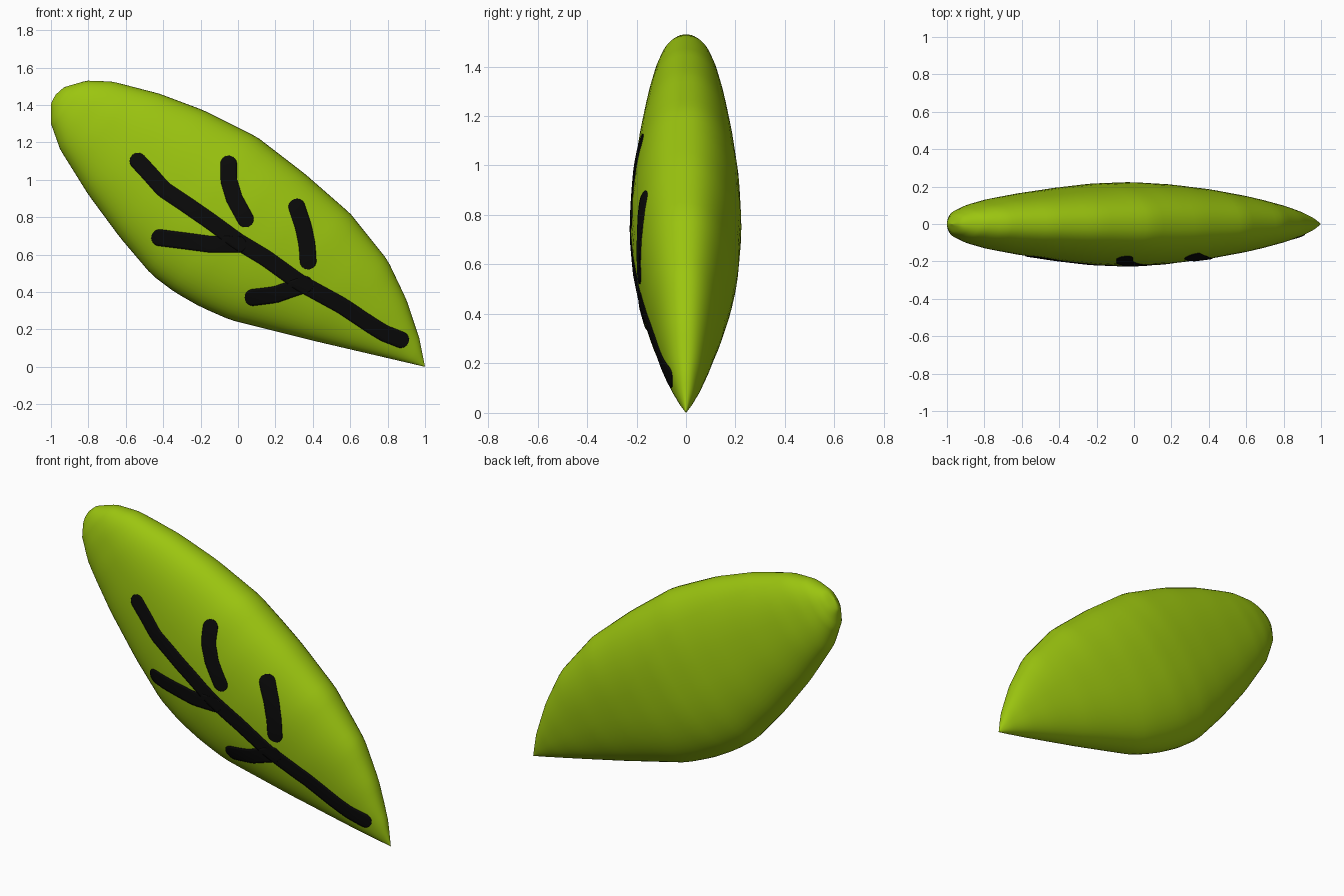
import bpy, bmesh, math
from mathutils import Vector

if "Cube" in bpy.data.objects:
    bpy.data.objects.remove(bpy.data.objects["Cube"])

TIP = Vector((1.0, 0.0))
AXIS = Vector((-0.8, 0.6))     # stem tip -> rounded end, in (x, z)
SIDE = Vector((0.6, 0.8))      # across the leaf
POWER = 2.2                    # section roundness

# Leaf outline (x, z) above and below the axis, and half thickness along it
END = (-0.975, 1.455)
UPPER = [(1, 0), (.97, .15), (.90, .36), (.80, .57), (.60, .82), (.36, 1.03), (.10, 1.23),
         (-.18, 1.37), (-.42, 1.46), (-.67, 1.525), (-.81, 1.53), (-.93, 1.495), END]
LOWER = [(1, 0), (.40, .14), (-.04, .25), (-.20, .32), (-.34, .40), (-.46, .49),
         (-.63, .69), (-.80, .92), (-.95, 1.16), (-1, 1.30), (-1, 1.41), END]
THICK = [(0, 0), (.08, .033), (.20, .07), (.35, .105), (.61, .155), (.84, .19), (1.05, .213),
         (1.27, .224), (1.48, .217), (1.69, .198), (1.95, .168), (2.16, .138), (2.30, .108),
         (2.38, .08), (2.43, .048), (2.453, 0)]


def to_axis(p):
    d = Vector(p) - TIP
    return d.dot(AXIS), d.dot(SIDE)


def lerp_table(table, t):
    for (a, va), (b, vb) in zip(table, table[1:]):
        if t <= b:
            return va + (vb - va) * max(0, t - a) / (b - a)
    return table[-1][1]


UP = [to_axis(p) for p in UPPER]
LOW = [to_axis(p) for p in LOWER]
LENGTH = UP[-1][0]


def section(t):
    """Centre, half width and half thickness of the leaf at t."""
    a, b = lerp_table(UP, t), lerp_table(LOW, t)
    return (a + b) / 2, (a - b) / 2, lerp_table(THICK, t)


def front_y(p):
    t, u = to_axis(p)
    c, h, thick = section(t)
    s = min(1, abs(u - c) / h)
    return -thick * (1 - s ** POWER) ** (1 / POWER)


def material(name, colour):
    m = bpy.data.materials.new(name)
    m.diffuse_color = (*colour, 1)
    m.use_nodes = True
    m.node_tree.nodes["Principled BSDF"].inputs["Base Color"].default_value = m.diffuse_color
    return m


def make_object(name, bm, mat):
    mesh = bpy.data.meshes.new(name)
    bm.to_mesh(mesh)
    bm.free()
    mesh.materials.append(mat)
    for f in mesh.polygons:
        f.use_smooth = True
    ob = bpy.data.objects.new(name, mesh)
    bpy.context.collection.objects.link(ob)
    return ob


green = material("leaf green", (0.33, 0.56, 0.005))
black = material("vein black", (0.003, 0.003, 0.003))

# Leaf body: superellipse rings lofted along the axis
RINGS, SEGS = 72, 56
bm = bmesh.new()
rings = []
for i in range(1, RINGS):
    t = LENGTH * (1 - math.cos(math.pi * i / RINGS)) / 2
    c, h, thick = section(t)
    ring = []
    for k in range(SEGS):
        a = math.tau * k / SEGS
        ca, sa = math.cos(a), math.sin(a)
        u = c + h * math.copysign(abs(ca) ** (2 / POWER), ca)
        y = thick * math.copysign(abs(sa) ** (2 / POWER), sa)
        p = TIP + AXIS * t + SIDE * u
        ring.append(bm.verts.new((p.x, y, p.y)))
    rings.append(ring)
for r, q in zip(rings, rings[1:]):
    for k in range(SEGS):
        n = (k + 1) % SEGS
        bm.faces.new((r[k], r[n], q[n], q[k]))
for ring, (x, z) in ((rings[0], (1, 0)), (rings[-1], END)):
    v = bm.verts.new((x, 0, z))
    for k in range(SEGS):
        bm.faces.new((ring[k], ring[(k + 1) % SEGS], v))
bmesh.ops.recalc_face_normals(bm, faces=bm.faces)
make_object("leaf_body", bm, green)


# Veins: thin round-ended strips draped on the front surface
def vein(name, path, r=0.044, cols=8, lift=0.004):
    pts = [Vector(p) for p in path]
    total = sum((b - a).length for a, b in zip(pts, pts[1:]))

    def at(d):
        for i, (a, b) in enumerate(zip(pts, pts[1:])):
            seg = (b - a).length
            if d <= seg or i == len(pts) - 2:
                return a + (b - a) * (d / seg)
            d -= seg

    caps = [r * math.cos(math.pi / 2 * i / 8) for i in range(8)]
    stations = [-c * 0.995 for c in caps]
    n = max(8, int(total / 0.03))
    stations += [total * i / n for i in range(n + 1)]
    stations += [total + c * 0.995 for c in reversed(caps)]
    bm = bmesh.new()
    rows = []
    for d in stations:
        over = max(0, -d, d - total)
        w = math.sqrt(r * r - over * over)
        tan = (at(d + 0.04) - at(d - 0.04)).normalized()
        nrm = Vector((-tan.y, tan.x))
        row = []
        for j in range(cols + 1):
            p = at(d) + nrm * w * (2 * j / cols - 1)
            row.append(bm.verts.new((p.x, front_y(p) - lift, p.y)))
        rows.append(row)
    for a, b in zip(rows, rows[1:]):
        for j in range(cols):
            bm.faces.new((a[j], b[j], b[j + 1], a[j + 1]))
    bm.normal_update()
    if sum(f.normal.y for f in bm.faces) > 0:
        bmesh.ops.reverse_faces(bm, faces=bm.faces)
    ob = make_object(name, bm, black)
    mod = ob.modifiers.new("thickness", 'SOLIDIFY')
    mod.thickness = 0.006
    mod.offset = -1


vein("main_vein", [(.87, .145), (.78, .18), (.70, .23), (.55, .33), (.33, .45), (.15, .58), (0, .67),
                   (-.15, .78), (-.28, .87), (-.40, .95), (-.47, 1.03), (-.535, 1.10)])
vein("lower_left_vein", [(-.42, .69), (-.30, .675), (-.15, .655), (0, .655)])
vein("lower_right_vein", [(.08, .37), (.20, .385), (.27, .41), (.36, .44)])
vein("upper_left_vein", [(-.05, 1.085), (-.05, 1.0), (-.02, .90), (.04, .79)])
vein("upper_right_vein", [(.315, .855), (.35, .75), (.37, .65), (.375, .565)])
